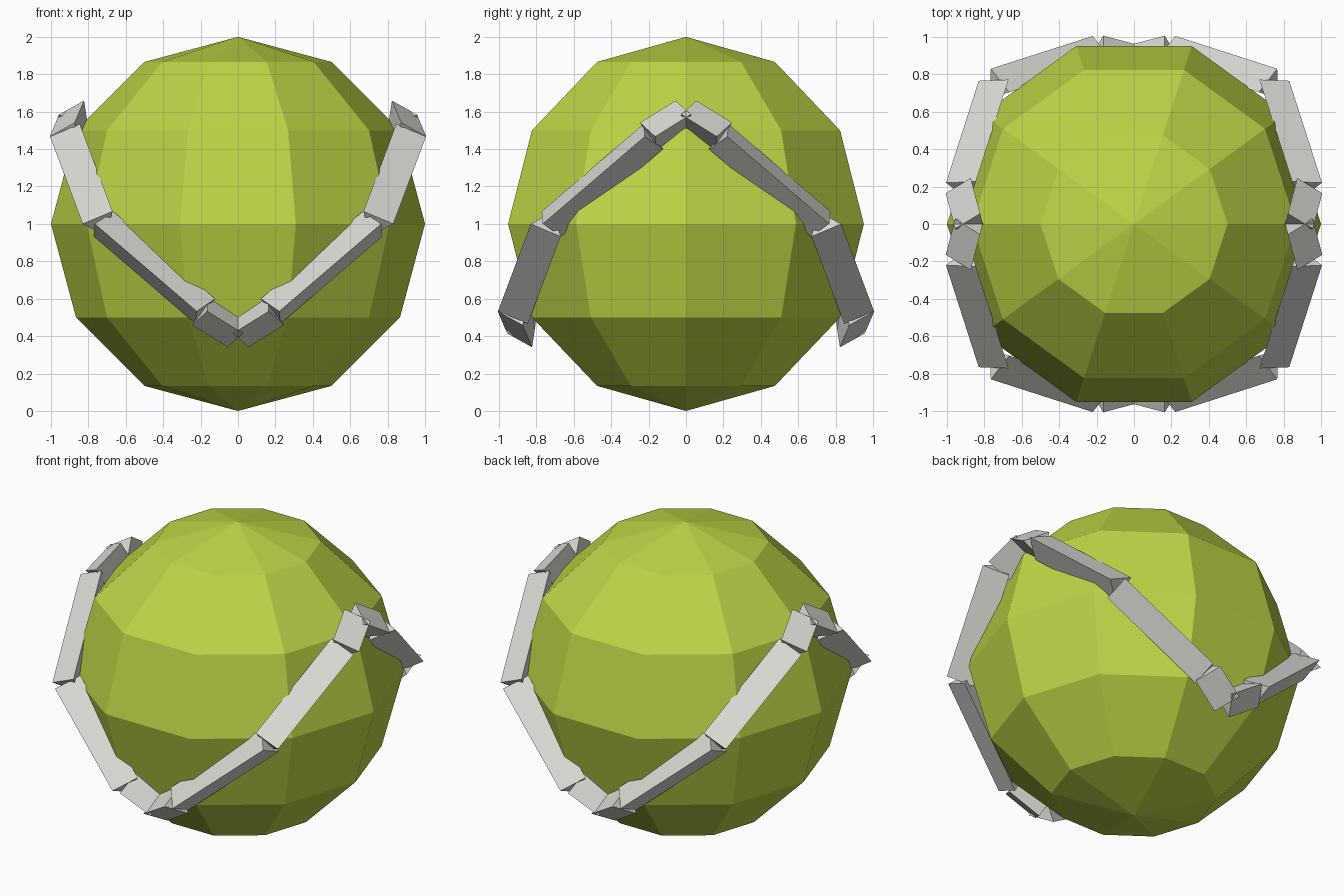
import bpy, bmesh, math
from mathutils import Vector, Matrix

if "Cube" in bpy.data.objects:
    bpy.data.objects.remove(bpy.data.objects["Cube"])


def material(name, rgb):
    m = bpy.data.materials.new(name)
    m.diffuse_color = (*rgb, 1)
    m.use_nodes = True
    m.node_tree.nodes["Principled BSDF"].inputs["Base Color"].default_value = m.diffuse_color
    return m


def add_object(name, bm, mat):
    bmesh.ops.recalc_face_normals(bm, faces=bm.faces[:])
    me = bpy.data.meshes.new(name)
    bm.to_mesh(me)
    bm.free()
    me.materials.append(mat)
    ob = bpy.data.objects.new(name, me)
    bpy.context.collection.objects.link(ob)
    return ob


lime = material("lime green", (0.51, 0.66, 0.06))
grey = material("light grey", (0.70, 0.69, 0.65))
CENTRE = Vector((0, 0, 1))

# Ball: half circle of six steps spun into ten flat sides
bm = bmesh.new()
arc = [bm.verts.new((math.sin(a), 0, 1 + math.cos(a)))
       for a in (math.pi * i / 6 for i in range(7))]
edges = [bm.edges.new(p) for p in zip(arc, arc[1:])]
bmesh.ops.spin(bm, geom=arc + edges, cent=(0, 0, 0), axis=(0, 0, 1),
               angle=math.tau, steps=10)
bmesh.ops.remove_doubles(bm, verts=bm.verts[:], dist=1e-4)
add_object("ball", bm, lime)

# Seam path: half of the front dip, from its lowest point to the equator
half_dip = [Vector((0, -0.86, -0.585)), Vector((0.19, -0.91, -0.467)),
            Vector((0.735, -0.735, 0))]


def bar(bm, a, b, r=0.1):
    """Separate three-sided bar from a to b with its ridge pointing outward."""
    d = (b - a).normalized()
    out = d.cross(Vector((0, 0, 1))).normalized()
    if out.dot(a + b) < 0:
        out = -out
    side = d.cross(out)
    rings = []
    for p in (a, b):
        rings.append([bm.verts.new(CENTRE + p + r * (math.cos(t) * out + math.sin(t) * side))
                      for t in (math.tau * i / 3 for i in range(3))])
    lo, hi = rings
    bm.faces.new(lo)
    bm.faces.new(hi[::-1])
    for i in range(3):
        j = (i + 1) % 3
        bm.faces.new((lo[i], lo[j], hi[j], hi[i]))


# Seam: the half dip mirrored, then quarter-turned and flipped up and down
bm = bmesh.new()
for q in range(4):
    turn = Matrix.Rotation(q * math.pi / 2, 3, 'Z')
    flip = -1 if q % 2 else 1
    for mx in (1, -1):
        pts = [turn @ Vector((p.x * mx, p.y, p.z * flip)) for p in half_dip]
        for a, b in zip(pts, pts[1:]):
            bar(bm, a, b)
add_object("seam", bm, grey)
